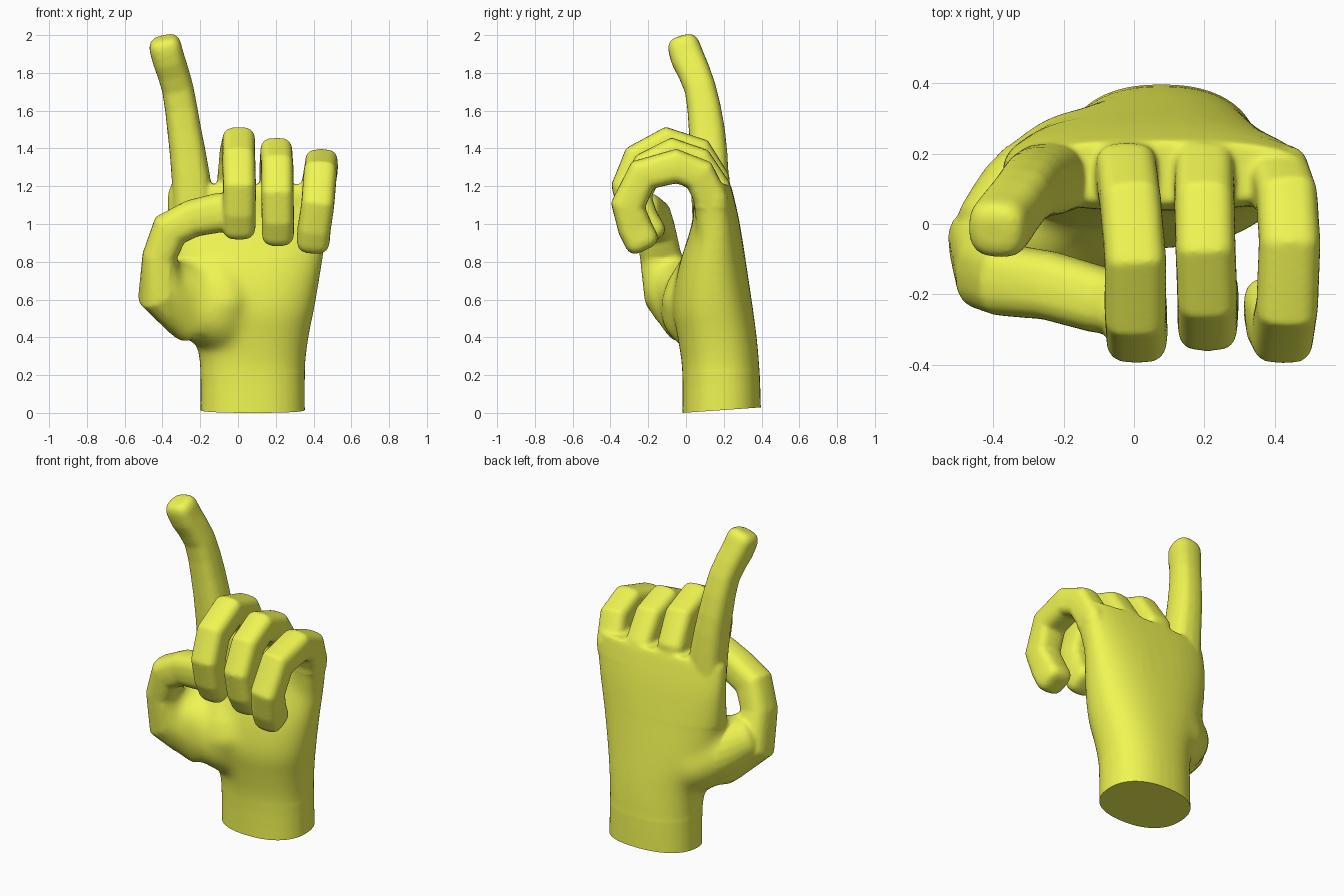
import bpy, bmesh, math
from mathutils import Vector

if "Cube" in bpy.data.objects:
    bpy.data.objects.remove(bpy.data.objects["Cube"])

mat = bpy.data.materials.new("yellow_green")
mat.diffuse_color = (0.87, 0.92, 0.085, 1)
mat.use_nodes = True
mat.node_tree.nodes["Principled BSDF"].inputs["Base Color"].default_value = mat.diffuse_color


def ring(c, u, v, a, b, n, seg):
    """Rounded-box (superellipse) cross-section around c."""
    out = []
    for i in range(seg):
        t = 2 * math.pi * i / seg
        cu, sv = math.cos(t), math.sin(t)
        out.append(c + u * (math.copysign(abs(cu) ** (2 / n), cu) * a)
                   + v * (math.copysign(abs(sv) ** (2 / n), sv) * b))
    return out


def loft(bm, rings):
    """Closed skin through a row of rings."""
    loops = [[bm.verts.new(p) for p in r] for r in rings]
    k = len(loops[0])
    faces = []
    for p, q in zip(loops, loops[1:]):
        for i in range(k):
            faces.append(bm.faces.new((p[i], p[(i + 1) % k], q[(i + 1) % k], q[i])))
    faces += [bm.faces.new(loops[0][::-1]), bm.faces.new(loops[-1])]
    bmesh.ops.recalc_face_normals(bm, faces=faces)


def smooth_points(pts, sub):
    """Catmull-Rom curve through points of any dimension."""
    P = [Vector(p) for p in pts]
    P = [P[0] * 2 - P[1]] + P + [P[-1] * 2 - P[-2]]
    out = []
    for i in range(1, len(P) - 2):
        a, b, c, d = P[i - 1:i + 3]
        for s in range(sub):
            t = s / sub
            out.append(0.5 * (2 * b + (c - a) * t + (2 * a - 5 * b + 4 * c - d) * t * t
                              + (3 * b - a - 3 * c + d) * t ** 3))
    return out + [P[-2]]


def digit(bm, pts, axis=(1, 0, 0), n=2.7, dome=0.05, seg=16, sub=2):
    """Tube through (x, y, z, half width, half depth) points with a domed tip."""
    pts = smooth_points(pts, sub)
    cs = [Vector(p[:3]) for p in pts]
    rings = []
    for i, p in enumerate(pts):
        t = (cs[min(i + 1, len(cs) - 1)] - cs[max(i - 1, 0)]).normalized()
        u = Vector(axis)
        u = (u - t * u.dot(t)).normalized()
        rings.append(ring(cs[i], u, t.cross(u), p[3], p[4], n, seg))
    for h, s in ((0.5, 0.92), (0.85, 0.74), (1, 0.45)):
        rings.append(ring(cs[-1] + t * dome * h, u, t.cross(u), p[3] * s, p[4] * s, n, seg))
    loft(bm, rings)


bm = bmesh.new()

# palm and wrist: z, x min, x max, y front, y back, squareness
sections = [(-0.1, -0.2, 0.355, -0.02, 0.4, 2.3), (0.22, -0.2, 0.355, -0.02, 0.39, 2.3),
            (0.4, -0.23, 0.375, -0.045, 0.375, 2.3), (0.55, -0.3, 0.405, -0.07, 0.355, 2.35),
            (0.75, -0.35, 0.44, -0.045, 0.325, 2.4), (1.0, -0.37, 0.48, 0.03, 0.285, 2.5),
            (1.16, -0.37, 0.5, 0.04, 0.25, 2.6), (1.21, -0.35, 0.49, 0.06, 0.235, 2.6)]
loft(bm, [ring(Vector(((a + b) / 2, (f + k) / 2, z)), Vector((1, 0, 0)),
               Vector((0, 1, 0)), (b - a) / 2, (k - f) / 2, n, 40)
          for z, a, b, f, k, n in smooth_points(sections, 4)])

# thumb mound with its web, and the soft pad of the palm
digit(bm, [(0.0, 0.16, 0.42, 0.18, 0.16), (-0.14, 0.1, 0.53, 0.23, 0.19),
           (-0.27, 0.04, 0.62, 0.2, 0.18), (-0.37, -0.04, 0.67, 0.16, 0.14)],
      axis=(0, 1, 0), n=2.1, dome=0.08, seg=24, sub=3)
digit(bm, [(-0.08, 0.06, 0.42, 0.11, 0.11), (-0.09, 0.03, 0.58, 0.18, 0.165),
           (-0.13, 0.06, 0.74, 0.15, 0.12)], n=2, dome=0.08, seg=24)

# thumb
digit(bm, [(-0.22, 0.03, 0.48, 0.14, 0.14), (-0.41, -0.09, 0.645, 0.14, 0.13),
           (-0.415, -0.135, 0.83, 0.11, 0.092), (-0.36, -0.16, 0.97, 0.103, 0.103),
           (-0.24, -0.175, 1.03, 0.098, 0.1), (-0.1, -0.215, 1.06, 0.095, 0.105),
           (-0.06, -0.225, 1.065, 0.09, 0.1)], axis=(0, 1, 0), sub=1)

# raised index finger
digit(bm, [(-0.22, 0.14, 0.9, 0.12, 0.1), (-0.25, 0.125, 1.25, 0.102, 0.102),
           (-0.285, 0.11, 1.5, 0.09, 0.096), (-0.32, 0.075, 1.72, 0.084, 0.084),
           (-0.367, 0.012, 1.87, 0.086, 0.09), (-0.386, -0.012, 1.942, 0.086, 0.086)])

# curled fingers: half width, then x, y, z along the centre line
curled = [
    (0.088, [(-0.02, 0.15, 1.0), (-0.022, 0.14, 1.24), (-0.01, 0.06, 1.37), (0.004, -0.1, 1.424),
             (0.004, -0.25, 1.34), (0.008, -0.305, 1.2), (0.006, -0.27, 1.07),
             (0.006, -0.225, 0.985)]),
    (0.086, [(0.2, 0.155, 0.98), (0.2, 0.14, 1.2), (0.2, 0.06, 1.32), (0.203, -0.07, 1.367),
             (0.208, -0.2, 1.3), (0.209, -0.272, 1.16), (0.211, -0.24, 1.03),
             (0.211, -0.195, 0.952)]),
    (0.088, [(0.35, 0.16, 0.86), (0.41, 0.13, 1.14), (0.434, 0.07, 1.26), (0.442, -0.05, 1.307),
             (0.435, -0.23, 1.26), (0.422, -0.307, 1.1), (0.404, -0.27, 0.98),
             (0.398, -0.235, 0.91)]),
]
for w, path in curled:
    digit(bm, [(x, y, z, w, 0.092) for x, y, z in path], n=3.2, sub=1)

# blend everything into one skin
hand = bpy.data.objects.new("hand", bpy.data.meshes.new("hand"))
bpy.context.collection.objects.link(hand)
bm.to_mesh(hand.data)
bm.free()
rem = hand.modifiers.new("blend", 'REMESH')
rem.mode = 'VOXEL'
rem.voxel_size = 0.0095
sm = hand.modifiers.new("soften", 'SMOOTH')
sm.factor, sm.iterations = 0.5, 12
bpy.context.view_layer.update()
deps = bpy.context.evaluated_depsgraph_get()
mesh = bpy.data.meshes.new_from_object(hand.evaluated_get(deps))
hand.modifiers.clear()

# extra softening of the palm, thumb mound and little-finger root
bm = bmesh.new()
bm.from_mesh(mesh)
soft = [v for v in bm.verts if 0.22 < v.co.z < 0.82 and v.co.x > -0.36
        or 0.8 < v.co.z < 1.08 and v.co.x > 0.2 and v.co.y > 0]
for _ in range(60):
    bmesh.ops.smooth_vert(bm, verts=soft, factor=0.5, use_axis_x=True,
                          use_axis_y=True, use_axis_z=True)

# slightly tilted flat cut at the wrist
cut = bmesh.ops.bisect_plane(bm, geom=bm.verts[:] + bm.edges[:] + bm.faces[:],
                             plane_co=(0, -0.02, 0), plane_no=(0, 0.07, -1), clear_outer=True)
bmesh.ops.contextual_create(bm, geom=[e for e in cut["geom_cut"]
                                      if isinstance(e, bmesh.types.BMEdge)])
bm.to_mesh(mesh)
bm.free()
mesh.materials.clear()
mesh.materials.append(mat)
hand.data = mesh

# smooth shading with a sharp wrist edge
hand.select_set(True)
bpy.context.view_layer.objects.active = hand
bpy.ops.object.shade_smooth_by_angle(angle=math.radians(50))
